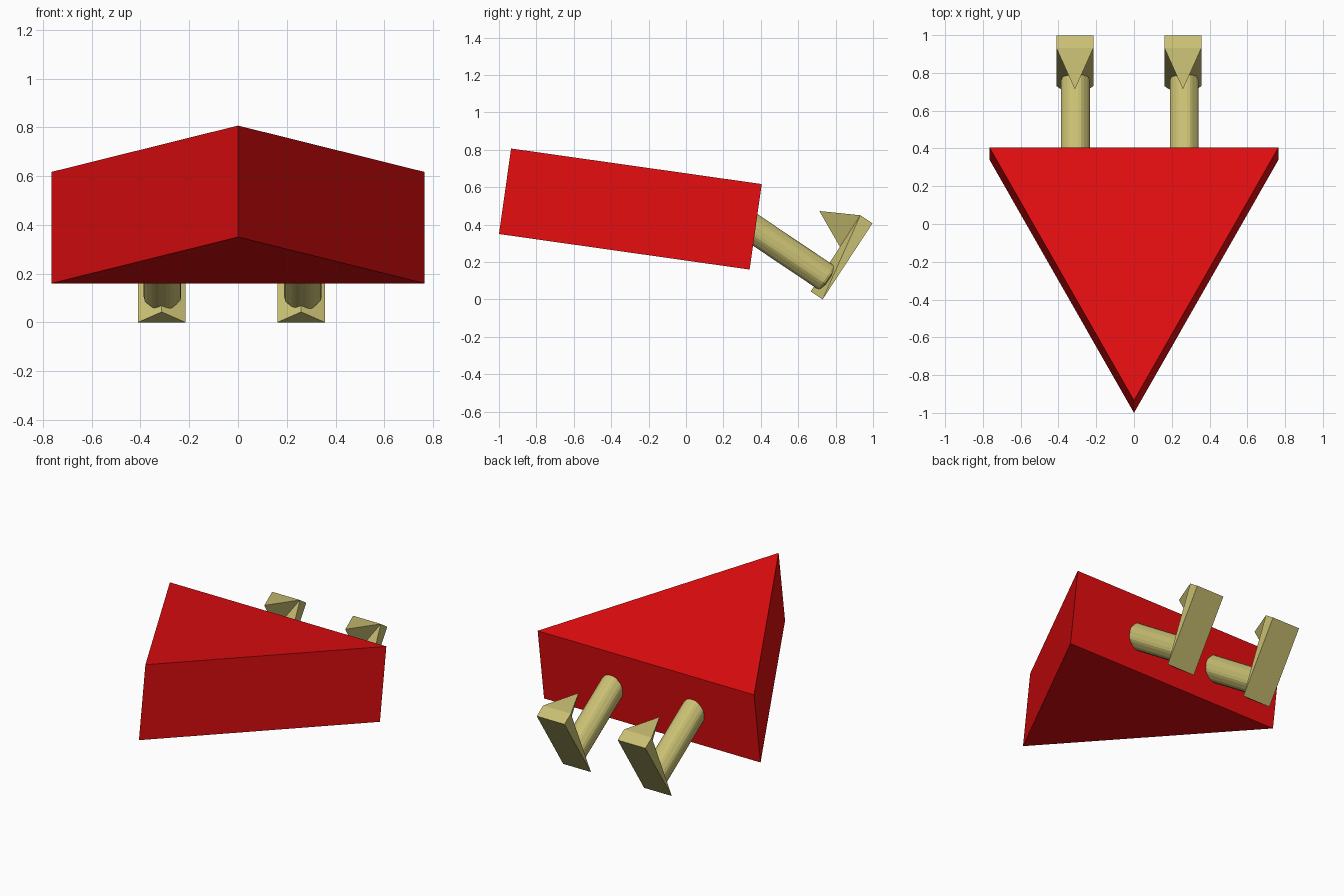
import bpy, bmesh
from mathutils import Vector

if "Cube" in bpy.data.objects:
    bpy.data.objects.remove(bpy.data.objects["Cube"])


def material(name, rgb):
    m = bpy.data.materials.new(name)
    m.diffuse_color = (*rgb, 1)
    m.use_nodes = True
    m.node_tree.nodes["Principled BSDF"].inputs["Base Color"].default_value = m.diffuse_color
    return m


RED = material("red", (0.8, 0.004, 0.005))
KHAKI = material("khaki", (0.58, 0.52, 0.17))


def make_object(name, verts, faces, mat):
    bm = bmesh.new()
    vs = [bm.verts.new(v) for v in verts]
    for f in faces:
        bm.faces.new([vs[i] for i in f])
    bmesh.ops.recalc_face_normals(bm, faces=bm.faces)
    me = bpy.data.meshes.new(name)
    bm.to_mesh(me)
    bm.free()
    me.materials.append(mat)
    ob = bpy.data.objects.new(name, me)
    bpy.context.collection.objects.link(ob)
    return ob


# Tilted triangular body: apex at the front, wide edge at the back
top = [(0, -0.935, 0.81), (0.765, 0.405, 0.62), (-0.765, 0.405, 0.62)]
drop = Vector((0, -0.065, -0.457))
bottom = [Vector(v) + drop for v in top]
make_object("body", top + bottom,
            [(0, 1, 2), (3, 4, 5), (0, 1, 4, 3), (1, 2, 5, 4), (2, 0, 3, 5)], RED)


# Leg: octagonal bar with softened edges, sunk into the body and foot
def leg(name, x):
    start, end = Vector((x, 0.27, 0.442)), Vector((x, 0.765, 0.11))
    axis = end - start
    bpy.ops.mesh.primitive_cylinder_add(
        vertices=8, radius=0.083, depth=axis.length, location=(start + end) / 2)
    ob = bpy.context.object
    ob.name = name
    ob.rotation_euler = (axis.yz.angle_signed(Vector((0, 1))), 0, 0)
    ob.rotation_mode = 'QUATERNION'
    ob.rotation_quaternion = (
        Vector((0, 0, 1)).rotation_difference(axis)
        @ Vector((0, 0, 1)).rotation_difference(Vector((0, 0, 1))))
    # turn the octagon so that flats face sideways
    for v in ob.data.vertices:
        c, s = 0.92388, 0.38268
        v.co.x, v.co.y = c * v.co.x - s * v.co.y, s * v.co.x + c * v.co.y
    bev = ob.modifiers.new("soft_edges", 'BEVEL')
    bev.width = 0.018
    bev.segments = 2
    ob.data.materials.append(KHAKI)


# Foot: ridged sole with a full-width toe and a claw pointing back at the body
def foot(name, x):
    w = 0.098
    verts = [(x - w, 0.73, 0.003), (x + w, 0.73, 0.003),      # heel
             (x + w, 0.997, 0.41), (x - w, 0.997, 0.41),      # toe, sole side
             (x + w, 0.932, 0.453), (x - w, 0.932, 0.453),    # toe, upper side
             (x, 0.667, 0.046), (x, 0.823, 0.284),            # ridge
             (x, 0.713, 0.476)]                               # claw tip
    faces = [(0, 1, 2, 3), (0, 1, 6), (2, 3, 5, 4), (4, 5, 8),
             (1, 2, 4), (1, 4, 7, 6), (4, 8, 7),
             (0, 3, 5), (0, 5, 7, 6), (5, 8, 7)]
    make_object(name, verts, faces, KHAKI)


for side, foot_x, leg_x in (("left", -0.313, -0.31), ("right", 0.259, 0.266)):
    leg(side + "_leg", leg_x)
    foot(side + "_foot", foot_x)

# Rest exactly on the ground
for ob in bpy.context.scene.objects:
    ob.location.z -= 0.003
